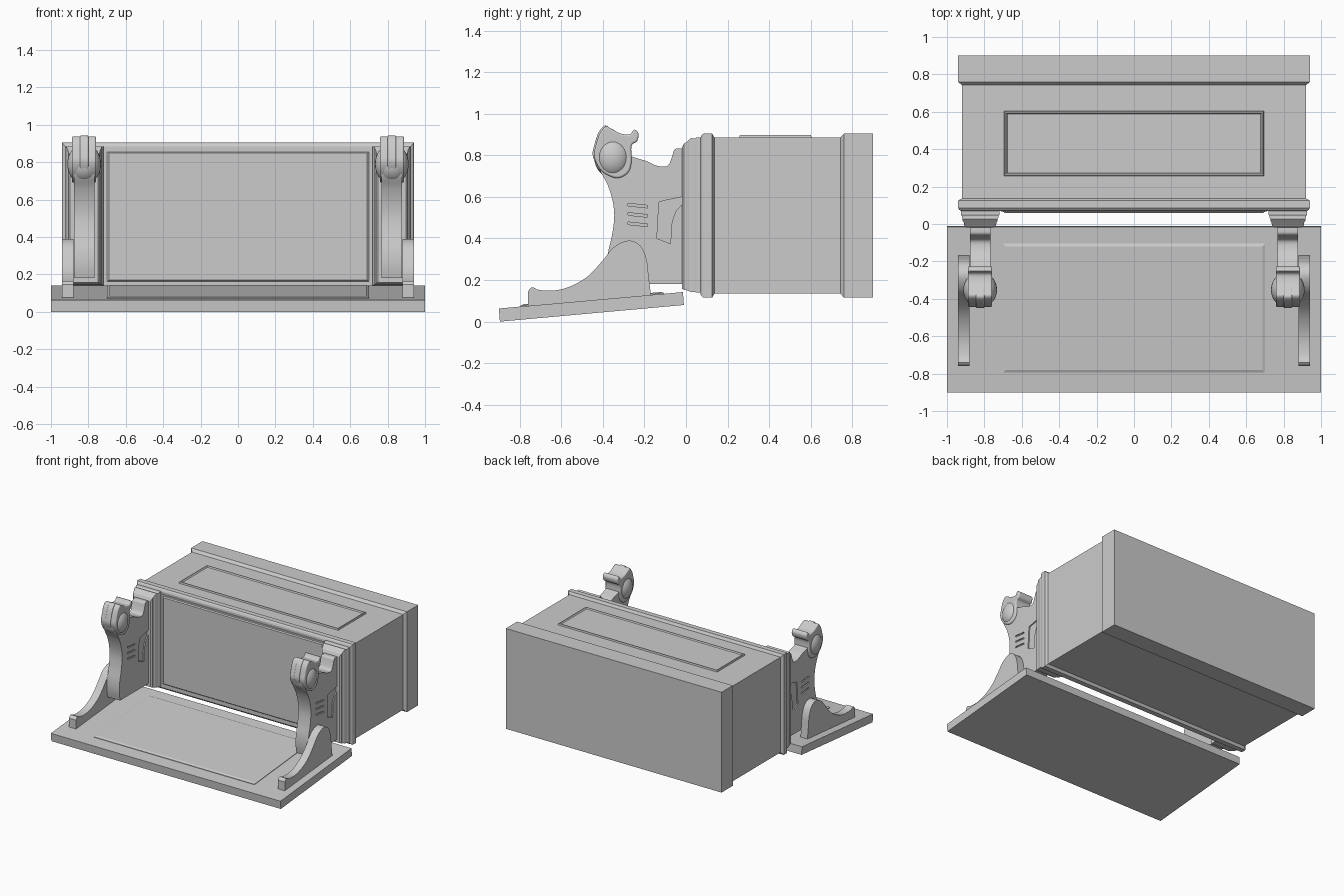
import bpy, bmesh, math
from mathutils import Vector

if "Cube" in bpy.data.objects:
    bpy.data.objects.remove(bpy.data.objects["Cube"])


def finish(name, bm, mirror=False, bevel=0, cutter=None, angle=35):
    bmesh.ops.recalc_face_normals(bm, faces=bm.faces)
    me = bpy.data.meshes.new(name)
    bm.to_mesh(me)
    bm.free()
    me.shade_smooth()
    me.set_sharp_from_angle(angle=math.radians(angle))
    ob = bpy.data.objects.new(name, me)
    bpy.context.collection.objects.link(ob)
    if bevel:
        b = ob.modifiers.new("Bevel", 'BEVEL')
        b.width, b.segments = bevel, 3
        b.limit_method, b.angle_limit = 'ANGLE', math.radians(50)
    if cutter:
        c = ob.modifiers.new("Carving", 'BOOLEAN')
        c.operation, c.object, c.solver = 'DIFFERENCE', cutter, 'EXACT'
    if mirror:
        ob.modifiers.new("Mirror", 'MIRROR')
    return ob


def loft(name, rings, mirror=False):
    bm = bmesh.new()
    loops = [[bm.verts.new(p) for p in r] for r in rings]
    n = len(loops[0])
    for a, b in zip(loops, loops[1:]):
        for i in range(n):
            bm.faces.new((a[i], a[(i + 1) % n], b[(i + 1) % n], b[i]))
    bm.faces.new(loops[0][::-1])
    bm.faces.new(loops[-1])
    return finish(name, bm, mirror, angle=20)


def prisms(name, items, **kw):
    bm = bmesh.new()
    for pts, x0, x1 in items:
        a = [bm.verts.new((x0, y, z)) for y, z in pts]
        b = [bm.verts.new((x1, y, z)) for y, z in pts]
        n = len(pts)
        for i in range(n):
            bm.faces.new((a[i], a[(i + 1) % n], b[(i + 1) % n], b[i]))
        bm.faces.new(a[::-1])
        bm.faces.new(b)
    return finish(name, bm, **kw)


def smooth(pts, steps=4, closed=False):
    p = [Vector(q) for q in pts]
    n = len(p)
    out = []
    for i in range(n if closed else n - 1):
        if closed:
            a, b, c, d = (p[(i + k) % n] for k in (-1, 0, 1, 2))
        else:
            a, b, c, d = (p[min(max(i + k, 0), n - 1)] for k in (-1, 0, 1, 2))
        for s in range(steps):
            t = s / steps
            out.append(0.5 * (2 * b + (c - a) * t + (2 * a - 5 * b + 4 * c - d) * t * t
                              + (3 * b - a - 3 * c + d) * t ** 3))
    if not closed:
        out.append(p[-1])
    return [tuple(v) for v in out]


def ring_xz(y, x0, x1, z0, z1):
    return [(x0, y, z0), (x1, y, z0), (x1, y, z1), (x0, y, z1)]


# chest body with rear band and front moulding
loft("chest_body", [ring_xz(y, -x, x, z0, z1) for y, x, z0, z1 in (
    (.90, .94, .115, .905), (.76, .94, .115, .905), (.742, .92, .135, .885),
    (.137, .92, .135, .885), (.125, .94, .115, .905), (.085, .94, .115, .905),
    (.076, .935, .122, .898), (.07, .925, .13, .885))])

# raised panel on the chest front
loft("front_panel", [ring_xz(y, -x, x, z0, z1) for y, x, z0, z1 in (
    (.08, .715, .152, .87), (.066, .71, .155, .867), (.066, .70, .163, .855), (.058, .69, .17, .848))])

# rimmed panel on the chest lid
loft("lid_panel", [[(-.695 + d, .255 + d, z), (.695 - d, .255 + d, z),
                    (.695 - d, .605 - d, z), (-.695 + d, .605 - d, z)]
                   for d, z in ((0, .88), (.004, .897), (.011, .897), (.018, .889))])

# stepped pilasters at both front corners
loft("pilaster", [ring_xz(y, .8225 - w, .8225 + w, z0, z1) for y, w, z0, z1 in (
    (.08, .1025, .14, .885), (.05, .1025, .14, .885), (.042, .098, .143, .88), (.034, .098, .143, .88),
    (.026, .094, .143, .884), (.016, .093, .145, .876), (.008, .087, .15, .868),
    (-.01, .085, .153, .855), (-.02, .075, .158, .836))], mirror=True)

# tilted board with a raised field
prisms("tilted_board", [([(-.895, 0), (-.90, .063), (-.015, .142), (-.01, .08)], -1, 1)])


def board_z(y):
    return .142 + (y + .015) * .0893


loft("board_panel", [[(sx * (.70 - d), y, board_z(y) + h) for sx, y in (
    (-1, -.795 + d), (1, -.795 + d), (1, -.105 - d), (-1, -.105 - d))]
    for d, h in ((0, -.01), (0, .004), (.014, .01))])

# curved legs with carved slots and pocket
pocket = [(-.13, .575), (-.10, .583), (-.018, .60), (-.018, .565), (-.05, .53),
          (-.068, .48), (-.075, .375), (-.14, .40)]
shapes = [pocket] + [[(-.28, z + .004), (-.185, z - .006), (-.185, z - .018), (-.28, z - .008)]
                     for z in (.565, .52, .475)]
carving = prisms("carving_cutter", [(s, a, b) for s in shapes for a, b in ((.74, .777), (.868, .905))])
carving.hide_render = True
carving.hide_viewport = True
back = smooth([(-.025, .832), (-.055, .828), (-.068, .79), (-.09, .748), (-.14, .75),
               (-.19, .772), (-.25, .79), (-.33, .82)])
front = smooth([(-.43, .78), (-.41, .72), (-.38, .665), (-.355, .59), (-.345, .51),
                (-.355, .42), (-.375, .33), (-.38, .25), (-.37, .18)])
prisms("curved_leg", [([(0, .832)] + back + front + [(0, .18)], .768, .877)],
       cutter=carving, mirror=True)

# scrolled head: core, raised central rib, side bulges
head = smooth([(-.443, .80), (-.435, .845), (-.415, .905), (-.385, .938), (-.355, .925),
               (-.315, .905), (-.27, .90), (-.25, .923), (-.228, .905), (-.235, .868),
               (-.262, .845), (-.262, .765), (-.28, .715), (-.33, .69), (-.39, .712), (-.425, .75)],
              closed=True)
prisms("head_core", [(head, .758, .888)], bevel=.012, mirror=True)
rib = [(y - .006, z + .004) for y, z in head if y < -.32]
prisms("head_rib", [(rib, .80, .845)], bevel=.006, mirror=True)
bm = bmesh.new()
bmesh.ops.create_uvsphere(bm, u_segments=28, v_segments=16, radius=1)
for v in bm.verts:
    x, y, z = v.co
    v.co = (.8225 + .09 * math.copysign(abs(x) ** .8, x), -.352 + .089 * y, .79 + .101 * z)
finish("head_bulge", bm, mirror=True, angle=60)

# outer side supports standing on the board
top = smooth([(-.76, .145), (-.74, .165), (-.705, .152), (-.63, .15), (-.55, .172), (-.47, .22),
              (-.40, .295), (-.345, .36), (-.275, .39), (-.22, .365), (-.19, .30), (-.18, .22)])
prisms("side_support", [([(-.76, board_z(-.76) - .005)] + top + [(-.168, board_z(-.168) - .005)], .88, .94)],
       mirror=True)
